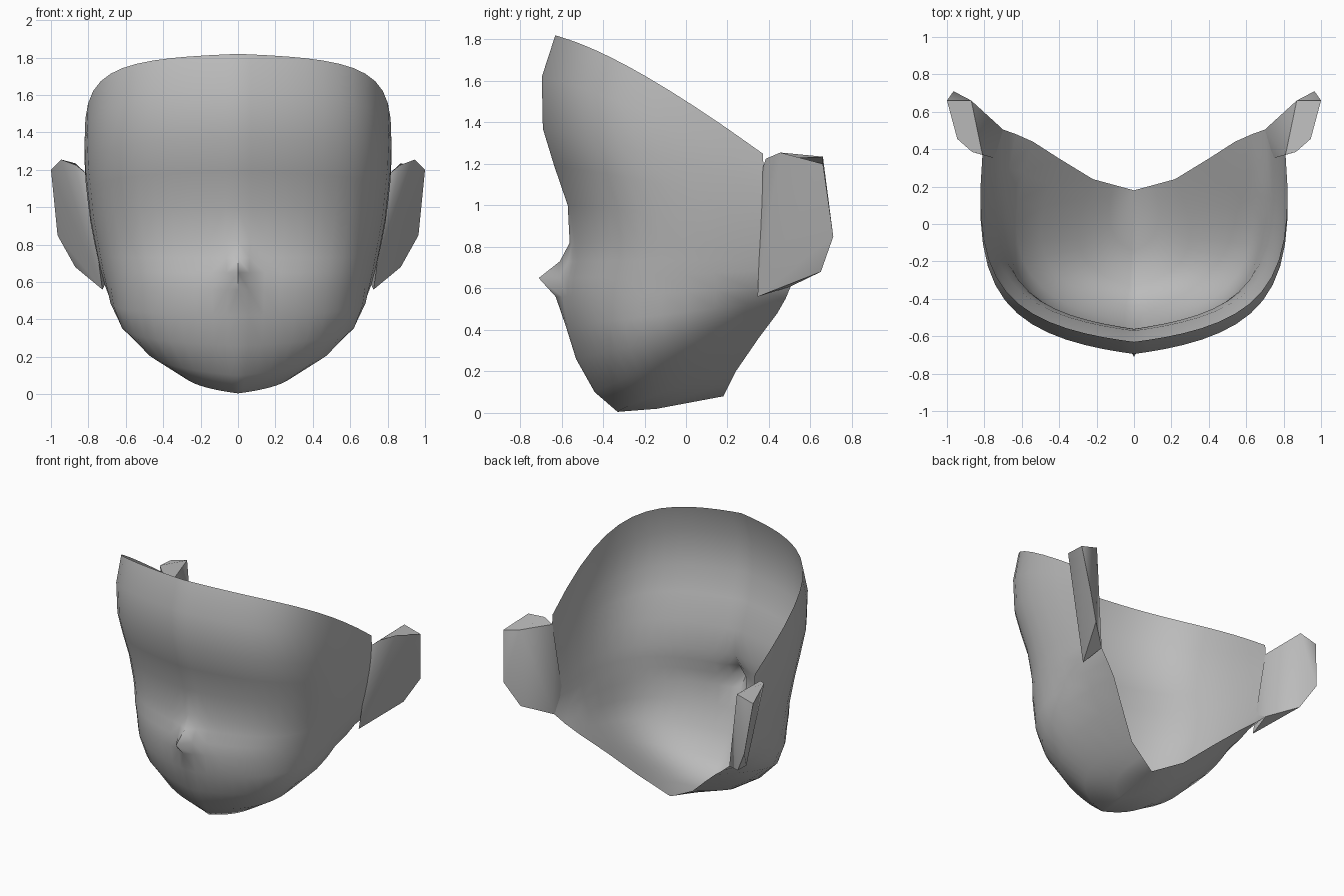
import bpy, bmesh, math
from mathutils import Vector

cube = bpy.data.objects.get("Cube")
if cube:
    bpy.data.objects.remove(cube, do_unlink=True)

# One grey material
grey = bpy.data.materials.new("plain grey")
grey.use_nodes = True
grey.diffuse_color = (0.5, 0.5, 0.5, 1)
grey.node_tree.nodes["Principled BSDF"].inputs["Base Color"].default_value = (0.5, 0.5, 0.5, 1)


def finish(name, bm, angle):
    """Turn a half mesh into a mirrored, shaded object."""
    mesh = bpy.data.meshes.new(name)
    bm.to_mesh(mesh)
    bm.free()
    obj = bpy.data.objects.new(name, mesh)
    bpy.context.collection.objects.link(obj)
    mesh.materials.append(grey)
    bpy.ops.object.select_all(action='DESELECT')
    obj.select_set(True)
    bpy.context.view_layer.objects.active = obj
    mirror = obj.modifiers.new("Mirror", 'MIRROR')
    mirror.use_clip = True
    bpy.ops.object.modifier_apply(modifier=mirror.name)
    bpy.ops.object.shade_smooth_by_angle(angle=math.radians(angle))
    return obj


def lerp(a, b, t):
    return a + (b - a) * t


# Face shell: each row is a curve from the centre line round to the back edge
# front y, front z, front handle x, side handle x, back end (x, y, z), z lift
ROWS = [
    (-.63, 1.82, .72, .86, (.81, .37, 1.25), .15),
    (-.695, 1.62, .73, .87, (.81, .375, 1.17), .17),
    (-.69, 1.37, .73, .86, (.805, .39, 1.08), .2),
    (-.635, 1.19, .72, .84, (.795, .40, .99), .2),
    (-.57, 1.00, .70, .83, (.78, .42, .90), .2),
    (-.56, .82, .67, .80, (.76, .44, .80), .2),
    (-.57, .73, .65, .79, (.745, .46, .74), .2),
    (-.59, .65, .64, .78, (.73, .48, .69), .2),
    (-.60, .56, .62, .77, (.70, .505, .61), .2),
    (-.58, .42, .60, .79, (.63, .48, .55), .25),
    (-.53, .26, .55, .77, (.54, .44, .48), .3),
    (-.44, .10, .44, .63, (.40, .35, .36), .45),
    (-.33, .005, .25, .40, (.22, .24, .20), .5),
    (-.14, .02, .10, .17, (.11, .21, .14), .5),
    (.18, .08, 0, 0, (0, .18, .08), 0),
]
SEGS = 14


def row_point(row, t):
    yf, zf, a, b, end, lift = row
    p0 = Vector((0, yf, zf))
    p3 = Vector(end)
    p1 = Vector((a, lerp(yf, p3.y, .09), lerp(zf, p3.z, lift / 3)))
    p2 = Vector((b, lerp(yf, p3.y, .33), lerp(zf, p3.z, lift)))
    s = 1 - t
    p = p0 * s**3 + p1 * (3 * s * s * t) + p2 * (3 * s * t * t) + p3 * t**3
    # Nose: a small pointed bump on the centre line
    if p.y < 0:
        p.y -= .12 * math.exp(-(p.x / .05)**2 - ((p.z - .65) / .075)**2)
    return p


bm = bmesh.new()
grid = [[bm.verts.new(row_point(r, (i / SEGS)**1.3)) for i in range(SEGS + 1)] for r in ROWS]
for upper, lower in zip(grid, grid[1:]):
    for i in range(SEGS):
        bm.faces.new((upper[i], lower[i], lower[i + 1], upper[i + 1]))
bmesh.ops.remove_doubles(bm, verts=bm.verts, dist=.0005)
finish("face_shell", bm, 60)

# Ears: small wedges flaring back from the sides
EAR = {
    "notch": (.81, .37, 1.18), "root": (.865, .385, 1.225), "brow": (.945, .455, 1.255),
    "outer": (1.0, .66, 1.20), "inner": (.87, .66, 1.235), "bulge": (.965, .71, .85),
    "lobe": (.87, .65, .68), "heel": (.70, .505, .61), "base": (.725, .345, .56),
}
FACES = [
    "base root notch", "base brow root", "base bulge outer brow", "base lobe bulge",
    "base heel lobe", "inner outer bulge", "inner bulge lobe", "inner lobe heel",
    "notch inner heel", "notch heel base", "notch root brow outer inner",
]
bm = bmesh.new()
ear = {k: bm.verts.new(co) for k, co in EAR.items()}
for f in FACES:
    bm.faces.new([ear[k] for k in f.split()])
bmesh.ops.recalc_face_normals(bm, faces=bm.faces)
finish("ears", bm, 50)
